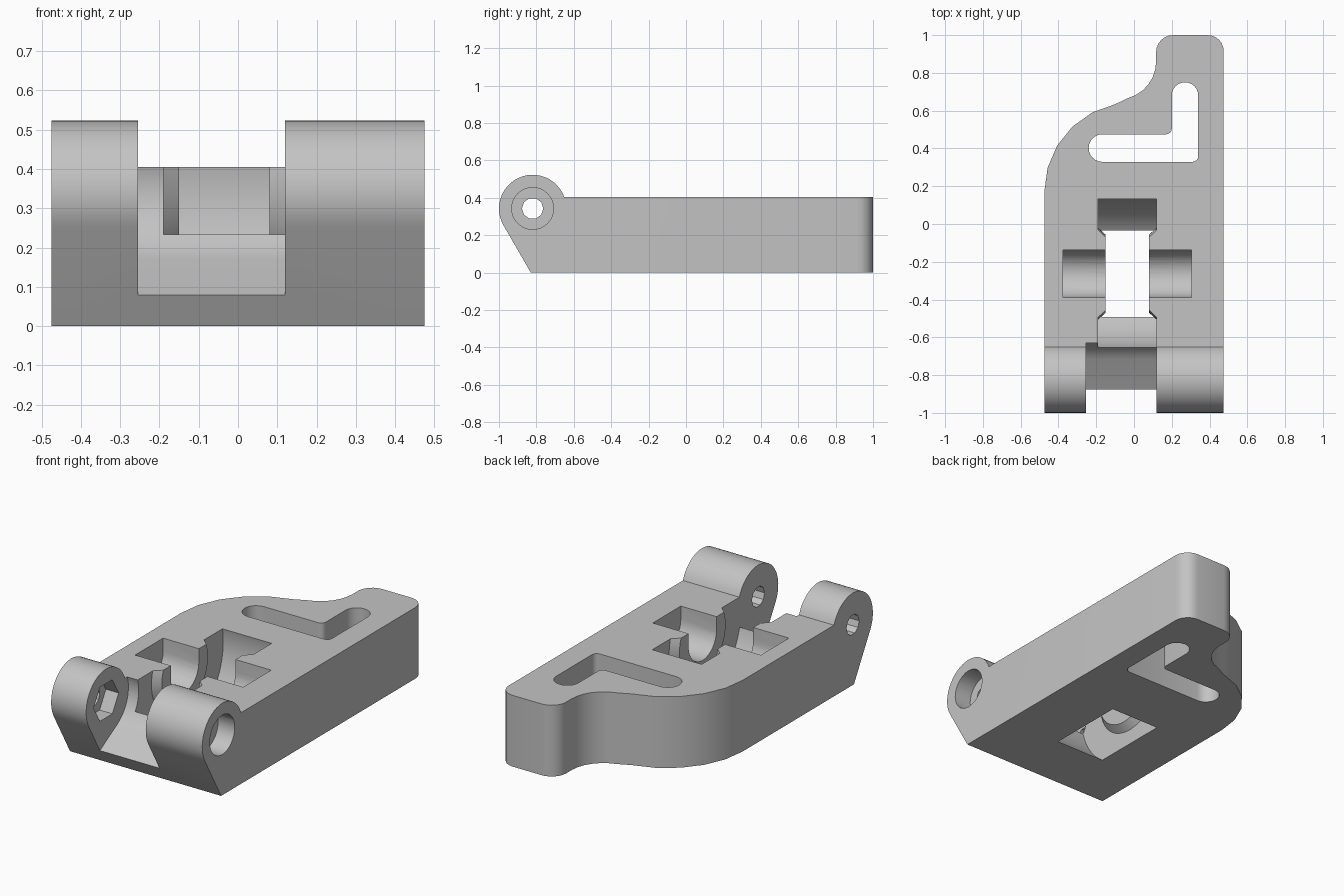
import bpy, bmesh
from math import sin, cos, radians, pi
from mathutils import Matrix, Vector

if "Cube" in bpy.data.objects:
    bpy.data.objects.remove(bpy.data.objects["Cube"])

grey = bpy.data.materials.new("plain grey")
grey.use_nodes = True
colour = (0.55, 0.55, 0.55, 1)
grey.diffuse_color = colour
grey.node_tree.nodes["Principled BSDF"].inputs["Base Color"].default_value = colour

# Main dimensions
HINGE = (-0.82, 0.343)
WHEEL = (-0.263, 0.33)
TOP = 0.405
HALF = 0.475
GAP = (-0.255, 0.12)


def arc(centre, r, start, end, steps):
    """Points along an arc, angles in degrees."""
    angles = [radians(start + (end - start) * i / steps) for i in range(steps + 1)]
    return [(centre[0] + r * cos(a), centre[1] + r * sin(a)) for a in angles]


def circle(centre, r, sides):
    return arc(centre, r, 0, 360, sides)[:-1]


def add_object(name, bm):
    bmesh.ops.recalc_face_normals(bm, faces=bm.faces)
    mesh = bpy.data.meshes.new(name)
    bm.to_mesh(mesh)
    bm.free()
    mesh.materials.append(grey)
    obj = bpy.data.objects.new(name, mesh)
    bpy.context.collection.objects.link(obj)
    return obj


def prism(name, points, low, high, axis):
    """Extrude an outline: (x, y) along z, or (y, z) along x."""
    def place(p, d):
        return (d, p[0], p[1]) if axis == "x" else (p[0], p[1], d)
    bm = bmesh.new()
    face = bm.faces.new([bm.verts.new(place(p, low)) for p in points])
    moved = bmesh.ops.extrude_face_region(bm, geom=[face])["geom"]
    verts = [g for g in moved if isinstance(g, bmesh.types.BMVert)]
    bmesh.ops.translate(bm, verts=verts, vec=place((0, 0), high - low))
    return add_object(name, bm)


def lathe_x(name, profile, centre, steps):
    """Spin an (x, radius) profile round an axis parallel to x."""
    bm = bmesh.new()
    verts = [bm.verts.new((x, centre[0], centre[1] + r)) for x, r in profile]
    edges = [bm.edges.new(pair) for pair in zip(verts, verts[1:])]
    bmesh.ops.spin(bm, geom=verts + edges, cent=(0, *centre), axis=(1, 0, 0),
                   angle=2 * pi, steps=steps, use_duplicate=False)
    bmesh.ops.remove_doubles(bm, verts=bm.verts, dist=0.0001)
    return add_object(name, bm)


def combine(target, cutter, operation="DIFFERENCE"):
    mod = target.modifiers.new(cutter.name, "BOOLEAN")
    mod.operation, mod.object, mod.solver = operation, cutter, "EXACT"
    bpy.context.view_layer.objects.active = target
    bpy.ops.object.modifier_apply(modifier=mod.name)
    bpy.data.objects.remove(cutter)


# Body: plan outline crossed with the side profile that carries the hinge barrel
plan = [(-HALF, -1.1), (HALF, -1.1)]
plan += arc((0.39, 0.915), 0.085, 0, 90, 6)
plan += arc((0.207, 0.91), 0.09, 90, 180, 6)
plan += arc((-0.083, 0.86), 0.2, 0, -75, 6)
plan += arc((0, 0.17), HALF, 102, 180, 5)
body = prism("bracket_body", plan, -0.2, 0.8, "z")

side = [(-0.83, 0), (1.2, 0), (1.2, TOP)] + arc(HINGE, 0.18, 20, 210, 24)
combine(body, prism("side_profile", side, -0.8, 0.8, "x"), "INTERSECT")

# Gap between the two hinge lugs, with a sloping floor running out at the front
gap = arc(HINGE, 0.2, 90, -60, 20) + [(-1.136, -0.07), (-1.136, 0.7), (-0.83, 0.7)]
combine(body, prism("hinge_gap", gap, *GAP, "x"))

# Wheel well, leaving a tapered hub boss on each wall
well = [(-0.15, 0), (-0.15, 0.207), (-0.19, 0.243), (-0.19, 0.402),
        (0.12, 0.402), (0.12, 0.243), (0.08, 0.207), (0.08, 0)]
combine(body, lathe_x("wheel_well", well, WHEEL, 48))

# Axle slot: round bottom, open at the top
axle = arc(WHEEL, 0.126, 180, 360, 16)
axle += [(WHEEL[0] + 0.126, 0.7), (WHEEL[0] - 0.126, 0.7)]
combine(body, prism("axle_slot", axle, -0.375, 0.305, "x"))

# L-shaped slot through the arm
slot = arc((-0.167, 0.402), 0.073, 90, 270, 12)
slot += arc((0.31, 0.359), 0.03, -90, 0, 4)
slot += arc((0.27, 0.68), 0.07, 0, 180, 12)
slot += arc((0.17, 0.505), 0.03, 0, -90, 4)
combine(body, prism("arm_slot", slot, -0.3, 0.9, "z"))

# Hinge pin hole, bolt head recess on the left and nut pocket on the right lug
combine(body, prism("pin_hole", circle(HINGE, 0.057, 10), -0.8, 0.8, "x"))
combine(body, prism("bolt_recess", circle(HINGE, 0.112, 32), 0.37, 0.8, "x"))
combine(body, prism("nut_pocket", circle(HINGE, 0.112, 6), -0.335, -0.2, "x"))

# Smooth the curved walls, keep the machined edges sharp
bpy.ops.object.select_all(action="DESELECT")
body.select_set(True)
bpy.context.view_layer.objects.active = body
bpy.ops.object.shade_smooth_by_angle(angle=radians(25))
